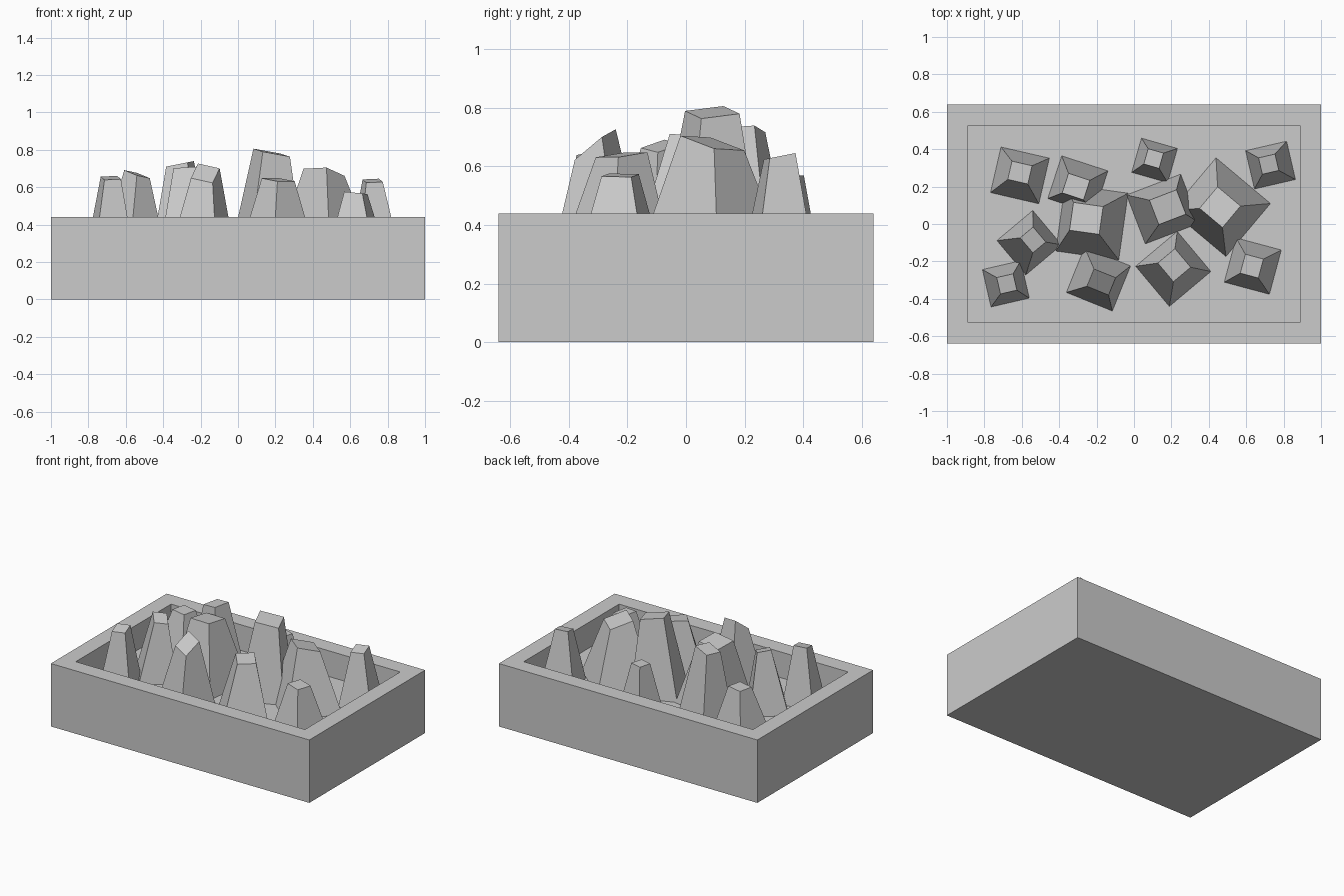
import bpy
import bmesh
from math import radians
from mathutils import Matrix, Vector

old = bpy.data.objects.get("Cube")
if old:
    bpy.data.objects.remove(old, do_unlink=True)

FLOOR, RIM = 0.26, 0.44

stone = bpy.data.materials.new("stone_grey")
stone.use_nodes = True
colour = (0.6, 0.6, 0.6, 1)
stone.diffuse_color = colour
stone.node_tree.nodes["Principled BSDF"].inputs["Base Color"].default_value = colour


def finish(bm, name):
    """Turn a bmesh into a flat shaded object."""
    bmesh.ops.recalc_face_normals(bm, faces=bm.faces)
    mesh = bpy.data.meshes.new(name)
    bm.to_mesh(mesh)
    bm.free()
    mesh.materials.append(stone)
    obj = bpy.data.objects.new(name, mesh)
    bpy.context.collection.objects.link(obj)
    return obj


def make_tray():
    """Solid block whose top face is inset and pushed down to the floor."""
    bm = bmesh.new()
    bmesh.ops.create_cube(bm, size=1)
    for v in bm.verts:
        v.co = Vector((v.co.x * 2, v.co.y * 1.28, (v.co.z + 0.5) * RIM))
    bm.normal_update()
    top = max(bm.faces, key=lambda f: f.normal.z)
    bmesh.ops.inset_region(bm, faces=[top], thickness=0.16)
    top = max((f for f in bm.faces if f.normal.z > 0.9),
              key=lambda f: -f.calc_center_median().length)
    pit = bmesh.ops.extrude_discrete_faces(bm, faces=[top])["faces"][0]
    for v in pit.verts:
        v.co.z = FLOOR
    finish(bm, "tray")


def make_crystal(name, base, base_size, turn, top, top_size, slope):
    """Tapered square column with a slanted cap."""
    bm = bmesh.new()
    bmesh.ops.create_cube(bm, size=1)
    spin = Matrix.Rotation(radians(turn), 3, "Z")
    for v in bm.verts:
        upper = v.co.z > 0
        w, d = top_size if upper else base_size
        off = spin @ Vector((v.co.x * w, v.co.y * d, 0))
        if upper:
            off.z = off.x * slope[0] + off.y * slope[1]
            v.co = Vector(top) + off
        else:
            v.co = Vector((*base, FLOOR)) + off
    finish(bm, name)


make_tray()

# Back row
make_crystal("crystal_back_right", (-.61, .26), (.265, .25), -13,
             (-.61, .275, .57), (.11, .1), (0, 0))
make_crystal("crystal_back_inner", (-.3, .21), (.26, .24), -18,
             (-.31, .2, .725), (.12, .11), (.2, 0))
make_crystal("crystal_back_middle", (.11, .34), (.2, .19), -16,
             (.105, .35, .57), (.085, .085), (0, 0))
make_crystal("crystal_back_left", (.73, .315), (.225, .21), 13,
             (.72, .32, .635), (.09, .09), (0, .2))

# Middle row
make_crystal("crystal_middle_right", (-.56, -.1), (.25, .24), 40,
             (-.54, -.085, .67), (.09, .105), (-.3, .1))
make_crystal("crystal_centre_wide", (-.225, .01), (.34, .36), -8,
             (-.255, .03, .7), (.16, .15), (.05, -.1))
make_crystal("crystal_centre_tall", (.155, .08), (.31, .28), 21,
             (.18, .09, .785), (.155, .14), (-.2, .05))
make_crystal("crystal_middle_left", (.465, .09), (.38, .37), -40,
             (.46, .09, .68), (.16, .15), (-.16, -.25))

# Front row
make_crystal("crystal_front_right", (-.685, -.32), (.21, .205), 13,
             (-.68, -.32, .65), (.09, .09), (0, .2))
make_crystal("crystal_front_inner", (-.19, -.295), (.265, .26), -22,
             (-.175, -.31, .675), (.125, .1), (.1, .8))
make_crystal("crystal_front_middle", (.21, -.24), (.29, .28), 40,
             (.215, -.22, .64), (.12, .13), (-.08, .1))
make_crystal("crystal_front_left", (.635, -.225), (.25, .245), -15,
             (.63, -.225, .57), (.1, .105), (-.1, 0))
